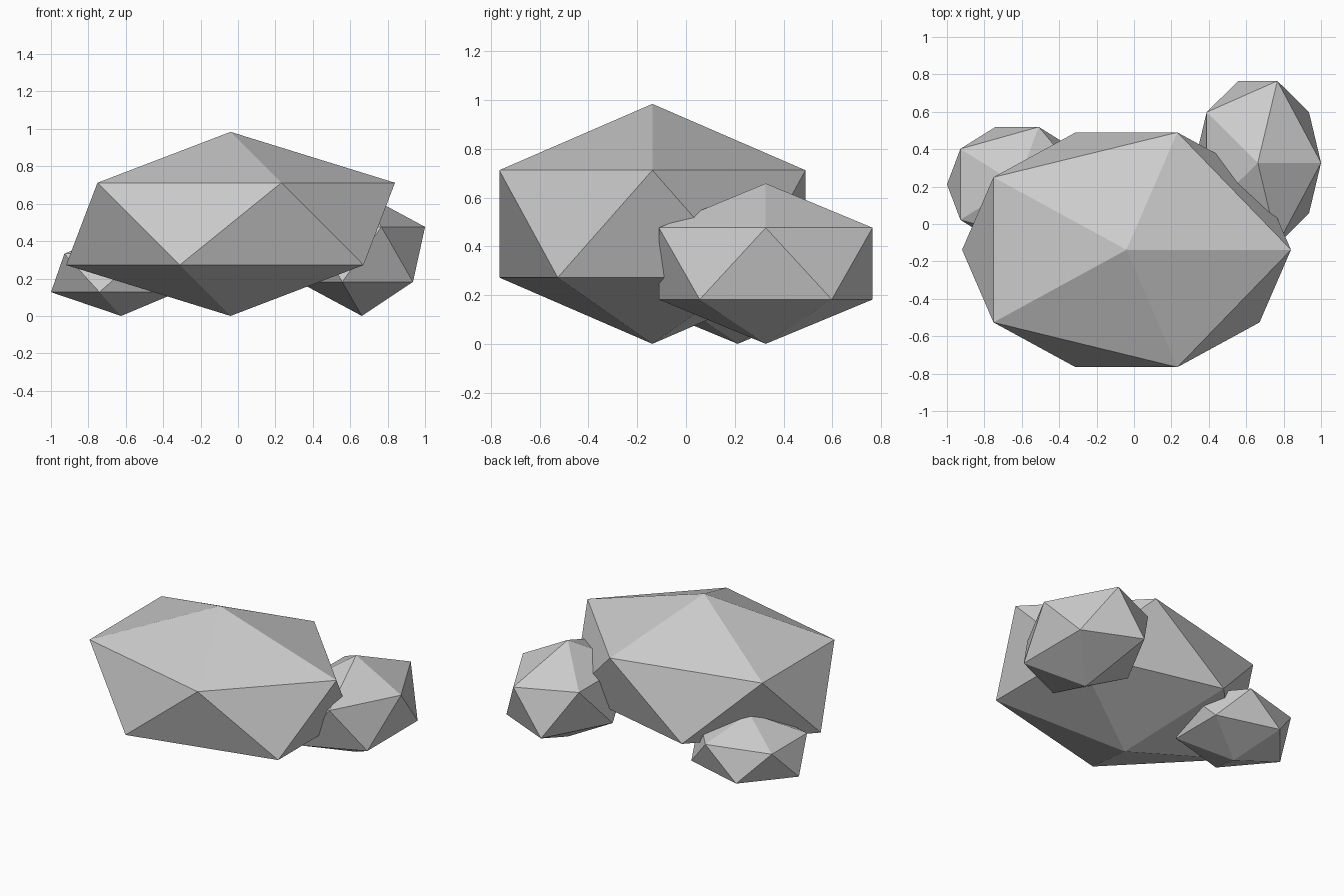
import bpy

if "Cube" in bpy.data.objects:
    bpy.data.objects.remove(bpy.data.objects["Cube"])


def rock(name, centre, radii):
    # Low-poly boulder: a stretched 20-sided icosphere resting on the ground
    bpy.ops.mesh.primitive_ico_sphere_add(subdivisions=1, radius=1, location=centre)
    ob = bpy.context.object
    ob.name = name
    ob.scale = radii
    bpy.ops.object.transform_apply(location=False, rotation=False, scale=True)
    bpy.ops.object.shade_flat()
    return ob


# Main boulder with two smaller stones half buried in its back corners
rock("large_rock", (-0.04, -0.138, 0.492), (0.983, 0.738, 0.492))
rock("medium_rock", (0.662, 0.327, 0.329), (0.378, 0.515, 0.329))
rock("small_rock", (-0.625, 0.212, 0.23), (0.419, 0.361, 0.23))
